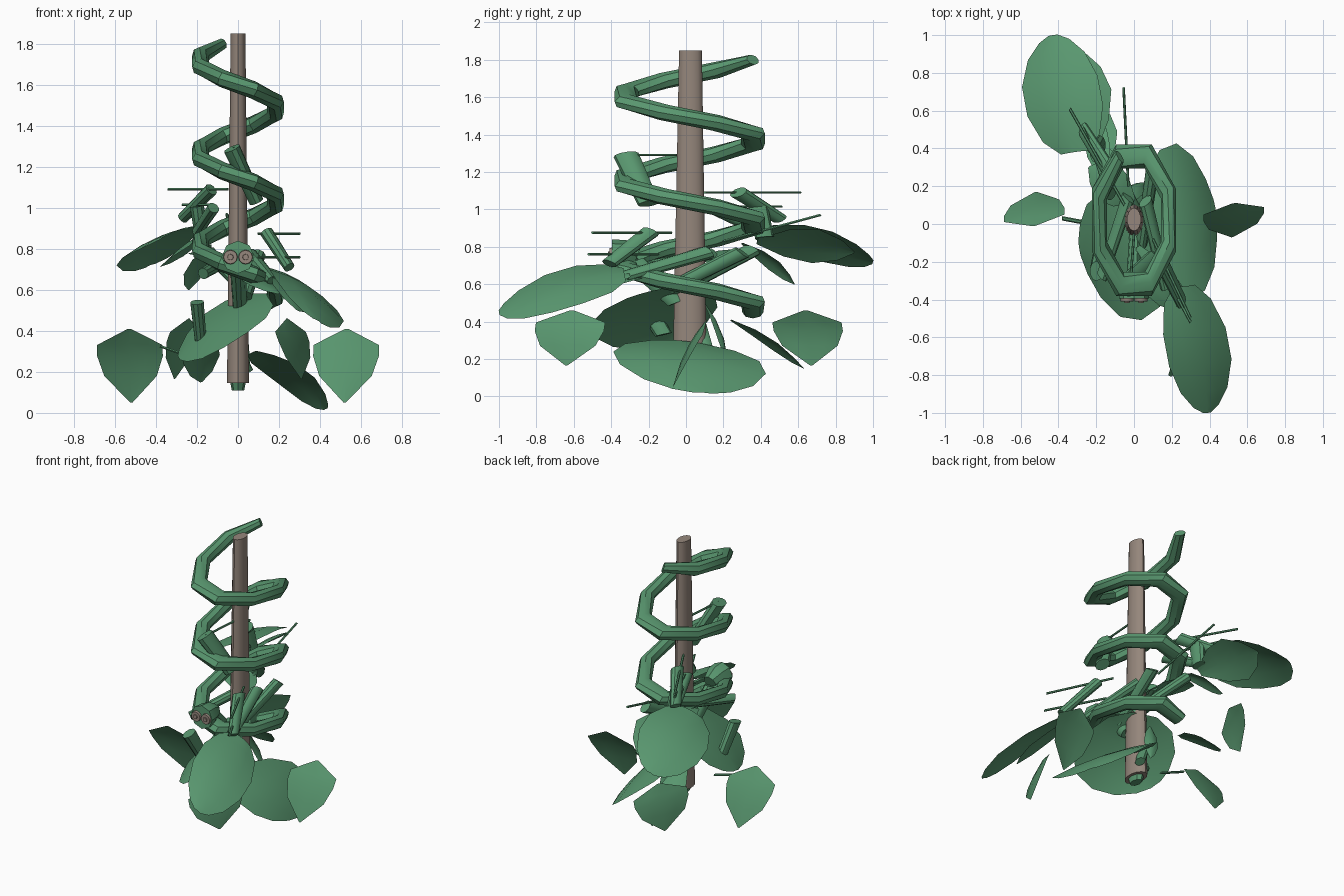
import bpy, bmesh, math
from mathutils import Vector

if "Cube" in bpy.data.objects:
    bpy.data.objects.remove(bpy.data.objects["Cube"])

K = 1.65    # depth stretch shared by every round part


def material(name, rgb):
    m = bpy.data.materials.new(name)
    m.diffuse_color = (*rgb, 1)
    m.use_nodes = True
    m.node_tree.nodes["Principled BSDF"].inputs["Base Color"].default_value = m.diffuse_color
    return m


GREEN = material("leaf_green", (0.10, 0.31, 0.16))
BROWN = material("stem_brown", (0.30, 0.24, 0.20))


def finish(name, bm, mat, angle=35):
    me = bpy.data.meshes.new(name)
    bm.to_mesh(me)
    bm.free()
    ob = bpy.data.objects.new(name, me)
    bpy.context.collection.objects.link(ob)
    me.materials.append(mat)
    bpy.ops.object.select_all(action='DESELECT')
    ob.select_set(True)
    bpy.context.view_layer.objects.active = ob
    bpy.ops.object.shade_smooth_by_angle(angle=math.radians(angle))
    return ob


def tube(name, path, radii, sides=8, mat=GREEN):
    """Sweep a polygon along a path, stretched in depth."""
    pts = [Vector((x, y / K, z)) for x, y, z in path]
    bm = bmesh.new()
    rings = []
    for i, p in enumerate(pts):
        tan = (pts[min(i + 1, len(pts) - 1)] - pts[max(i - 1, 0)]).normalized()
        ref = Vector((1, 0, 0)) if abs(tan.z) > 0.95 else Vector((0, 0, 1))
        u = tan.cross(ref).normalized()
        v = u.cross(tan)
        ring = []
        for k in range(sides):
            a = 2 * math.pi * k / sides
            q = p + (u * math.cos(a) + v * math.sin(a)) * radii[i]
            ring.append(bm.verts.new((q.x, q.y * K, q.z)))
        rings.append(ring)
    for r0, r1 in zip(rings, rings[1:]):
        for k in range(sides):
            j = (k + 1) % sides
            bm.faces.new((r0[k], r0[j], r1[j], r1[k]))
    bm.faces.new(rings[0][::-1])
    bm.faces.new(rings[-1])
    bmesh.ops.recalc_face_normals(bm, faces=bm.faces)
    return finish(name, bm, mat)


BROAD = ((0, .35), (.12, .75), (.35, 1), (.6, 1), (.82, .75), (.95, .4), (1, .12))
PETAL = ((0, .05), (.22, 1), (.38, 1), (.65, .8), (1, .03))
SLIM = ((0, .15), (.3, .8), (.6, 1), (.85, .6), (1, .05))


def leaf(name, base, tip, side, shape=BROAD, arch=0.03, toward=(0, 0, 1)):
    """Thin leaf from base to tip; side is the half-width vector."""
    base, tip, side = Vector(base), Vector(tip), Vector(side)
    n = (tip - base).cross(side).normalized()
    if n.dot(Vector(toward)) < 0:
        n = -n
    bm = bmesh.new()
    rows = []
    for t, w in shape:
        mid = base.lerp(tip, t) + n * arch * math.sin(math.pi * t)
        rows.append([bm.verts.new(mid + side * w * s - n * arch * .6 * s * s * w)
                     for s in (-1, -.5, 0, .5, 1)])
    for a, b in zip(rows, rows[1:]):
        for i in range(4):
            bm.faces.new((a[i], a[i + 1], b[i + 1], b[i]))
    bm.normal_update()
    total = sum((f.normal * f.calc_area() for f in bm.faces), Vector())
    if total.dot(n) < 0:
        bmesh.ops.reverse_faces(bm, faces=bm.faces)
    return finish(name, bm, GREEN, 40)


# Central pole and the plug below it
tube("pole", [(0, .02, .145), (0, .024, 1.85)], [.055, .037], 14, BROWN)
tube("pole_plug", [(0, .02, .11), (0, .02, .16)], [.03, .04])

# Vine coiling down the pole, eight segments to a turn
coil = []
for i in range(25):
    a = math.radians(112.5 + 45 * i)
    coil.append((.198 * math.cos(a), .02 + .365 * math.sin(a), 1.80 - .0563 * i))
tube("coiled_vine", coil, [.028] + [.043] * 23 + [.034], 8)

# Blunt head with two round eyes
tube("head", [(0, -.26, .75), (0, -.33, .76), (0, -.395, .76)], [.045, .075, .08], 8)
for s in (-1, 1):
    tube("eye", [(s * .037, -.39, .76), (s * .037, -.41, .76)], [.036, .033], 12, BROWN)
    tube("pupil", [(s * .037, -.405, .76), (s * .037, -.417, .76)], [.016, .014], 8, BROWN)

# Broad leaves
leaf("back_leaf", (-.32, .38, .88), (-.43, 1.0, .72), (.2, .03, .08), arch=.05)
leaf("back_inner_leaf", (-.22, .38, .83), (-.26, .9, .77), (.13, .02, .09), SLIM)
leaf("front_leaf", (.27, -.33, .66), (.39, -1.0, .45), (.165, .02, -.10), arch=.05)
leaf("front_inner_leaf", (.22, -.3, .65), (.29, -.8, .5), (.1, .02, -.06), SLIM)
leaf("right_leaf", (.08, -.05, .30), (.43, .09, .02), (-.075, .39, -.025), arch=.05,
     toward=(1, 0, 1))
leaf("left_leaf", (.15, -.2, .56), (-.29, -.13, .27), (.05, -.33, -.08), arch=.04,
     toward=(-1, -1, 1))

# Petals standing around the base, each pair turned half way round
for s, a, b in ((1, "right_petal", "front_petal"), (-1, "left_petal", "back_petal")):
    y0 = .02 if s > 0 else .08
    leaf(a, (s * .53, y0 + s * .09, .41), (s * .52, y0 - s * .09, .05),
         (.16, .02, 0), PETAL, .02, (0, -s, .5))
    off = 0 if s > 0 else .03
    leaf(b, (s * .24, -s * (.61 + off), .46), (s * .31, -s * (.64 + off), .165),
         (.075, .185, 0), PETAL, .02, (s, -s * .3, .5))

# Narrow leaves tucked between the broad ones
leaf("slim_leaf", (-.17, .24, .41), (-.18, .63, .15), (.09, .01, .02), SLIM)
leaf("slim_leaf", (-.14, .3, .82), (-.24, .58, .6), (.06, .03, .02), SLIM)
leaf("slim_leaf", (0, .12, .72), (-.24, .3, .78), (.05, .1, 0), SLIM)
leaf("slim_leaf", (.02, -.12, .66), (.2, -.45, .58), (.07, .05, 0), SLIM)
leaf("slim_leaf", (-.05, .1, .5), (.05, .22, .18), (.04, -.02, .02), SLIM)

# Thick cut stalks
stalks = [
    ((-.03, -.32, 1.29), (.09, -.2, 1.03), .042),
    ((.14, -.19, .88), (.25, -.41, .71), .033),
    ((-.13, .28, 1.09), (-.27, .5, .95), .033),
    ((-.2, .38, 1.01), (-.18, .42, .85), .036),
    ((-.12, .16, 1.0), (-.2, .4, .88), .03),
    ((-.2, -.25, .54), (-.18, -.12, .33), .034),
    ((0, -.28, .72), (.01, -.05, .5), .04),
    ((-.14, .35, .78), (.03, .02, .6), .035),
    ((.06, .12, .77), (.17, -.33, .64), .035),
    ((-.03, .14, .76), (-.17, -.28, .68), .033),
    ((.1, .3, .77), (.04, -.1, .57), .035),
    ((-.06, .05, .42), (.05, .12, .2), .03),
]
for a, b, r in stalks:
    tube("stalk", [a, b], [r, r * .85], 10)

# Thin twigs
twigs = [
    ((0, -.05, 1.29), (-.02, -.32, 1.29)),
    ((.1, -.08, .875), (.3, -.5, .875)),
    ((.1, -.15, .76), (.3, -.52, .76)),
    ((-.05, .1, 1.09), (-.34, .61, 1.09)),
    ((-.13, .2, 1.015), (-.27, .51, 1.015)),
    ((-.03, .2, .83), (-.055, .72, .97)),
    ((-.22, 0, .27), (-.38, .03, .325)),
]
for a, b in twigs:
    tube("twig", [a, b], [.007, .007], 6)
